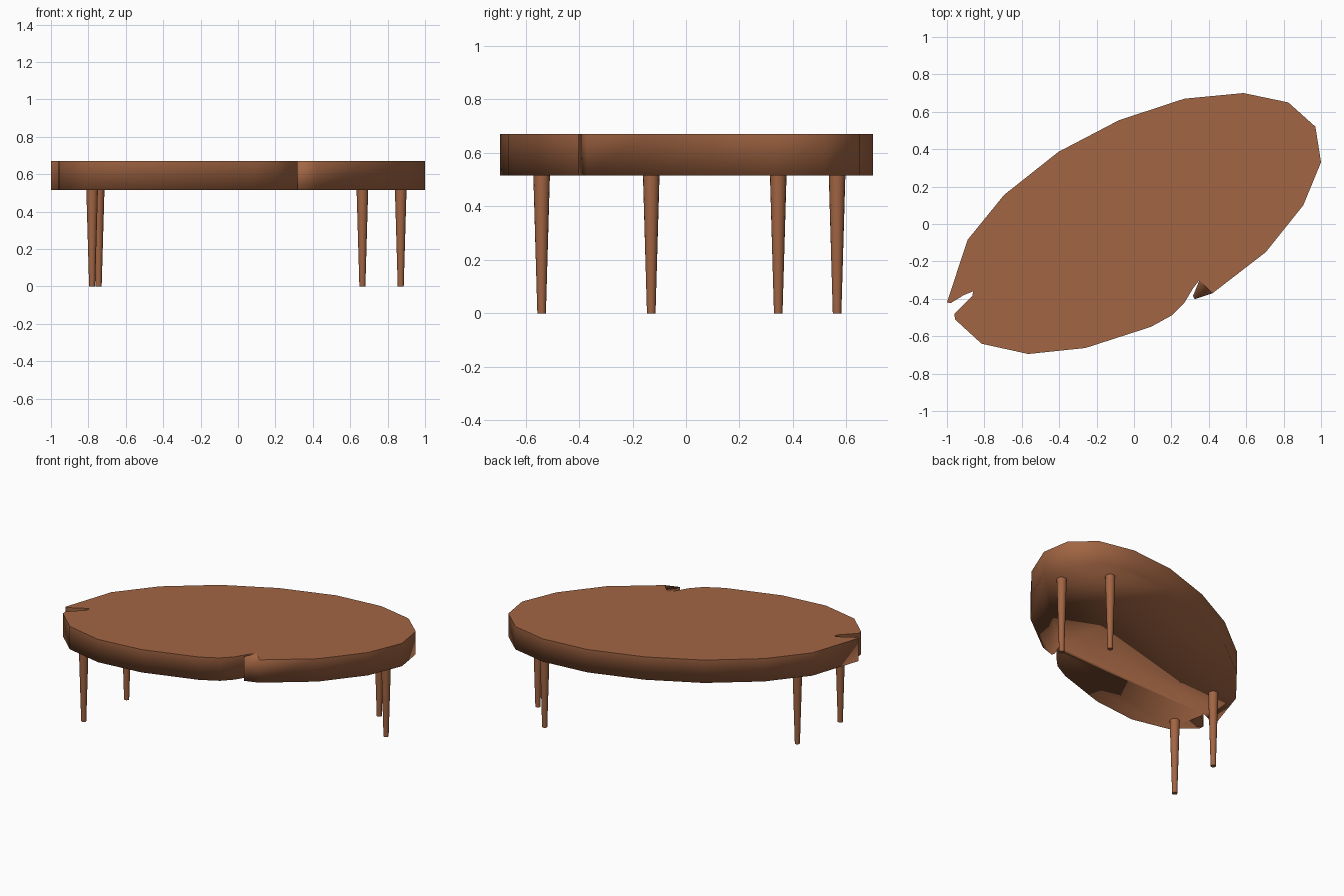
import bpy, bmesh

if "Cube" in bpy.data.objects:
    bpy.data.objects.remove(bpy.data.objects["Cube"])

# Single brown wood colour
wood = bpy.data.materials.new("brown wood")
wood.diffuse_color = (0.36, 0.13, 0.056, 1.0)
wood.use_nodes = True
wood.node_tree.nodes["Principled BSDF"].inputs["Base Color"].default_value = wood.diffuse_color

Z_LOW, Z_TOP = 0.515, 0.67

# Counter-clockwise outline of the slab, with a split in the left end and front edge
OUTLINE = [
    (0.35, -0.30), (0.315, -0.385), (0.325, -0.402), (0.42, -0.37),
    (0.705, -0.15), (0.905, 0.10), (1.0, 0.33), (0.97, 0.52), (0.825, 0.65),
    (0.585, 0.70), (0.27, 0.67), (-0.08, 0.555), (-0.405, 0.385),
    (-0.695, 0.155), (-0.89, -0.085), (-1.0, -0.42), (-0.98, -0.423),
    (-0.91, -0.38), (-0.86, -0.36), (-0.865, -0.385), (-0.96, -0.48),
    (-0.957, -0.51), (-0.815, -0.64), (-0.565, -0.695), (-0.26, -0.663),
    (0.09, -0.55), (0.205, -0.487), (0.27, -0.42), (0.315, -0.345),
]


def finish(bm, name):
    bmesh.ops.recalc_face_normals(bm, faces=bm.faces)
    mesh = bpy.data.meshes.new(name)
    bm.to_mesh(mesh)
    bm.free()
    mesh.materials.append(wood)
    obj = bpy.data.objects.new(name, mesh)
    bpy.context.collection.objects.link(obj)
    return obj


# Slab top: flat upper face with a sharp rim, soft shaded edge and underside
bm = bmesh.new()
low = [bm.verts.new((x, y, Z_LOW)) for x, y in OUTLINE]
top = [bm.verts.new((x, y, Z_TOP)) for x, y in OUTLINE]
n = len(OUTLINE)
for i in range(n):
    j = (i + 1) % n
    bm.faces.new((low[i], low[j], top[j], top[i]))
bm.faces.new(low[::-1])
bm.faces.new(top[:4])                        # splinter beside the front split
upper = bm.faces.new([top[0]] + top[3:])
for f in bm.faces:
    f.smooth = True
for e in upper.edges:
    e.smooth = False
finish(bm, "table_top")


# Four tapered round legs
def leg(name, x, y):
    bm = bmesh.new()
    bmesh.ops.create_cone(bm, cap_ends=True, segments=16, radius1=0.016,
                          radius2=0.031, depth=Z_LOW)
    bmesh.ops.translate(bm, vec=(x, y, Z_LOW / 2), verts=bm.verts)
    for f in bm.faces:
        f.smooth = len(f.verts) == 4
    for e in bm.edges:
        e.smooth = all(len(f.verts) == 4 for f in e.link_faces)
    finish(bm, name)


leg("front_left_leg", -0.78, -0.54)
leg("back_left_leg", -0.745, -0.13)
leg("front_right_leg", 0.87, 0.345)
leg("back_right_leg", 0.665, 0.565)
